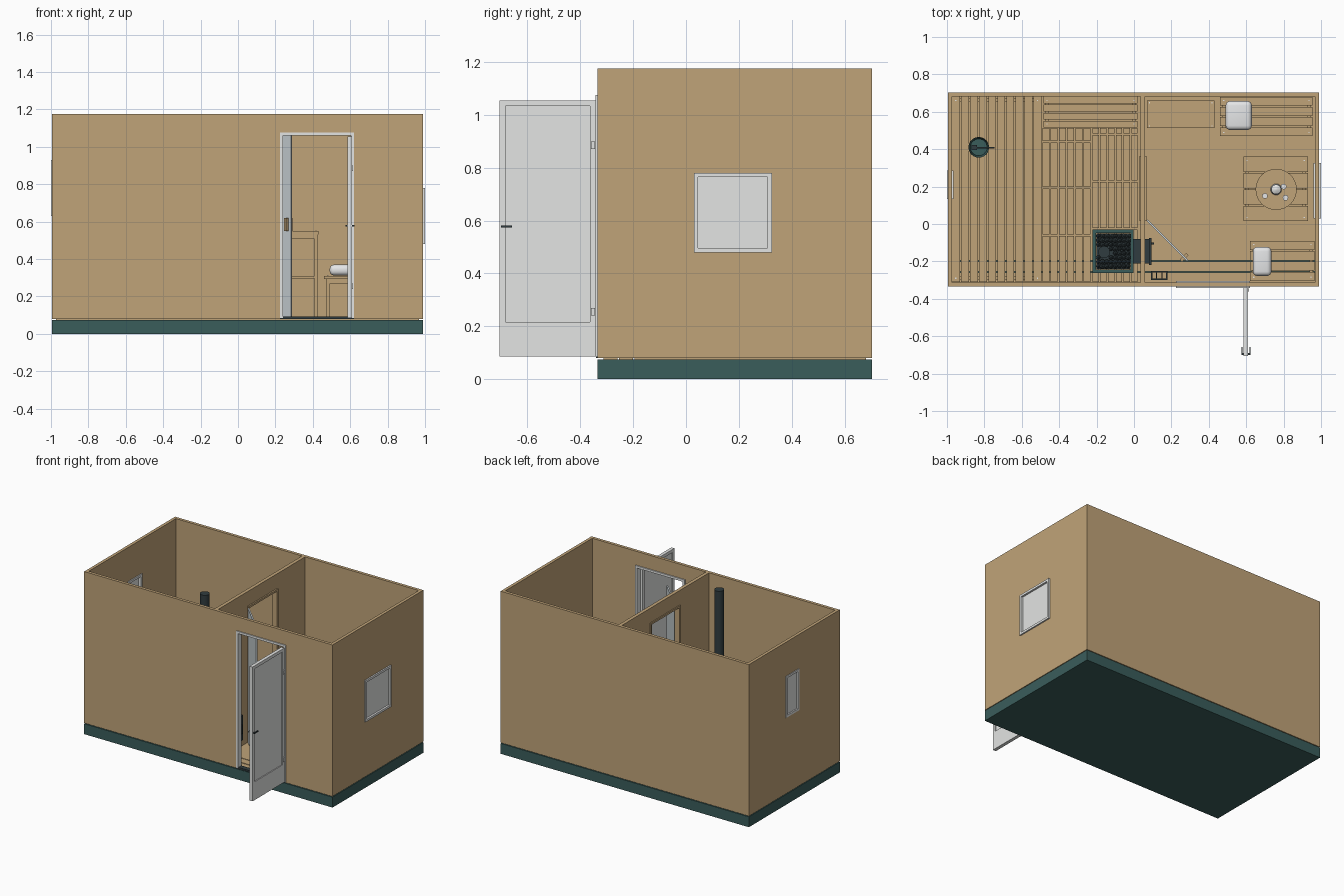
import bpy, bmesh, math, random
from mathutils import Matrix, Vector

random.seed(4)
if "Cube" in bpy.data.objects:
    bpy.data.objects.remove(bpy.data.objects["Cube"], do_unlink=True)


def material(name, r, g, b):
    m = bpy.data.materials.new(name)
    m.use_nodes = True
    m.diffuse_color = (r, g, b, 1)
    m.node_tree.nodes["Principled BSDF"].inputs["Base Color"].default_value = (r, g, b, 1)
    return m


wood = material("tan wood", .53, .37, .19)
white = material("pale grey paint", .77, .78, .77)
glass = material("pale blue glass", .6, .66, .68)
cloth = material("white cloth", .85, .86, .87)
green = material("dark green", .042, .11, .105)
iron = material("dark iron", .03, .045, .05)


def finish(name, mat, bm, smooth=False):
    mesh = bpy.data.meshes.new(name)
    bm.to_mesh(mesh)
    bm.free()
    mesh.materials.append(mat)
    obj = bpy.data.objects.new(name, mesh)
    bpy.context.collection.objects.link(obj)
    if smooth:
        bpy.ops.object.select_all(action="DESELECT")
        bpy.context.view_layer.objects.active = obj
        obj.select_set(True)
        bpy.ops.object.shade_smooth_by_angle(angle=math.radians(40))
    return obj


def boxes(name, mat, *bounds):
    """One object made of boxes, each given as x, y and z pairs."""
    bm = bmesh.new()
    for xs, ys, zs in bounds:
        size = [b - a for a, b in (xs, ys, zs)]
        mid = [(a + b) / 2 for a, b in (xs, ys, zs)]
        bmesh.ops.create_cube(bm, size=1, matrix=Matrix.Translation(mid) @ Matrix.Diagonal((*size, 1)))
    return finish(name, mat, bm)


def cylinder(name, mat, x, y, z0, z1, r0, r1=None, sides=24, caps=True):
    bm = bmesh.new()
    bmesh.ops.create_cone(bm, cap_ends=caps, segments=sides, radius1=r0,
                          radius2=r0 if r1 is None else r1, depth=z1 - z0,
                          matrix=Matrix.Translation((x, y, (z0 + z1) / 2)))
    return finish(name, mat, bm, True)


def slats(xs, ys, zs, count, along_x, gap=.007):
    """Bounds of parallel boards filling a rectangle."""
    a, b = ys if along_x else xs
    w = (b - a + gap) / count
    strips = [(a + i * w, a + (i + 1) * w - gap) for i in range(count)]
    return [(xs, s, zs) if along_x else (s, ys, zs) for s in strips]


def frame(us, vs, w):
    """Four flat strips around a rectangle."""
    (a, b), (c, d) = us, vs
    return [((a, a + w), vs), ((b - w, b), vs),
            ((a + w, b - w), (c, c + w)), ((a + w, b - w), (d - w, d))]


def cut(obj, *bounds):
    for b in bounds:
        tool = boxes("cutter", wood, b)
        tool.hide_render = True
        mod = obj.modifiers.new("opening", "BOOLEAN")
        mod.operation, mod.solver, mod.object = "DIFFERENCE", "EXACT", tool
        bpy.context.view_layer.objects.active = obj
        bpy.ops.object.modifier_apply(modifier=mod.name)
        bpy.data.objects.remove(tool, do_unlink=True)


FLOOR, TOP = .085, 1.175
OUT_X, OUT_Y = (-.995, .99), (-.335, .703)
IN_X, IN_Y = (-.973, .968), (-.313, .681)
DOOR_X, DOOR_Z = (.225, .62), (FLOOR, 1.075)
INNER_Y = (.02, .36)
WIN_RIGHT = (.03, .325), (.48, .78)
WIN_LEFT = (.135, .285), (.63, .93)

# Base, floor and walls
boxes("foundation", green, (OUT_X, OUT_Y, (0, .075)))
boxes("floor", wood, (IN_X, (-.195, IN_Y[1]), (.073, FLOOR)),
      *slats(IN_X, (IN_Y[0], -.2), (.073, FLOOR), 2, True))
walls = boxes("outer_walls", wood, (OUT_X, OUT_Y, (.08, TOP)))
cut(walls, (IN_X, IN_Y, (0, 2)), (DOOR_X, (-.5, -.2), DOOR_Z),
    ((.9, 1.1), *WIN_RIGHT), ((-1.1, -.9), *WIN_LEFT))
partition = boxes("partition_wall", wood, ((.035, .06), IN_Y, (FLOOR, TOP)))
cut(partition, ((0, .1), INNER_Y, (0, 1.07)))
boxes("inner_door_frame", wood,
      *[((.028, .07), ys, zs) for ys, zs in frame(INNER_Y, (FLOOR, 1.07), .014)])

# Windows
for side, xs, pane, (ys, zs) in (("right", (.96, 1), (.98, .986), WIN_RIGHT),
                                 ("left", (-1, -.965), (-.99, -.984), WIN_LEFT)):
    boxes(side + "_window_frame", white, *[(xs, u, v) for u, v in frame(ys, zs, .016)])
    boxes(side + "_window_pane", white, (pane, ys, zs))

# Entrance frame and open door leaf
entry = frame(DOOR_X, DOOR_Z, .016)
boxes("entrance_frame", white, *[(xs, (-.342, -.305), zs) for xs, zs in entry[:2] + entry[3:]])
boxes("entrance_threshold", iron, (DOOR_X, (-.34, -.305), (.08, .092)))
LEAF_X, LEAF_Y = (.586, .61), (-.705, -.342)
rails = frame((-.705, -.342), (.195, 1.055), .022)
boxes("entrance_door", white, *[(LEAF_X, ys, zs) for ys, zs in rails],
      (LEAF_X, LEAF_Y, (FLOOR, .195)), ((.592, .604), LEAF_Y, (.19, 1.04)))
boxes("entrance_door_handle", iron, ((.575, .622), (-.7, -.69), (.573, .581)),
      *[(xs, (-.7, -.658), (.573, .581)) for xs in ((.574, .58), (.617, .623))])
boxes("entrance_hinges", white, *[((.608, .616), (-.36, -.345), (z, z + .03)) for z in (.24, .87)])

# Inner door, swung open
swing = Matrix.Translation((.07, .02, 0)) @ Matrix.Rotation(-math.pi / 4, 4, "Z")
leaf = boxes("inner_door", glass, ((0, .305), (-.005, .005), (.092, 1.06)))
grip = boxes("inner_door_handle", wood, ((.272, .288), (-.025, -.005), (.55, .62)),
             ((.272, .288), (.005, .025), (.55, .62)))
for part in (leaf, grip):
    part.matrix_world = swing

# Duckboards on the hot room floor
tiles = []
for xs, breaks in (((-.49, -.232), (-.31, -.057, .198, .445, .52)),
                   ((-.222, .02), (-.31, -.022, .232, .485, .52))):
    for a, b in zip(breaks, breaks[1:]):
        tiles += slats(xs, (a, b - .008), (.092, .105), 6, False)
        tiles.append((xs, ((a + b) / 2 - .01, (a + b) / 2 + .01), (FLOOR, .093)))
boxes("duckboards", wood, *tiles)


def bench(name, xs, ys, top, count, along_x, inset=.01):
    """Slatted top on four legs with rails."""
    (a, b), (c, d) = (xs[0] + inset, xs[1] - inset), (ys[0] + inset, ys[1] - inset)
    under, leg = top - .018, .02
    parts = slats(xs, ys, (under, top), count, along_x)
    parts += [(x, y, (FLOOR, under)) for x in ((a, a + leg), (b - leg, b))
              for y in ((c, c + leg), (d - leg, d))]
    parts += [(*r, (under - .025, under)) for r in frame((a, b), (c, d), .018)]
    boxes(name, wood, *parts)
    boxes(name + "_dowels", white, *[((x - .003, x + .003), (y - .003, y + .003), (top - .005, top + .001))
                                     for x in (a + .01, b - .01) for y in (c + .01, d - .01)])


bench("upper_bench", (-.973, -.495), (-.31, .681), .55, 10, False)
bench("back_bench", (-.485, .02), (.515, .681), .31, 4, True)
bench("long_bench", (.46, .955), (.47, .68), .31, 4, True)
bench("front_bench", (.62, .966), (-.305, -.09), .31, 4, True)
bench("table", (.585, .93), (.015, .36), .44, 4, True)
bench("shelf_rack", (.07, .43), (.512, .66), .55, 1, True, .002)
boxes("rack_lower_shelf", wood, ((.075, .425), (.515, .655), (.295, .31)))


# Seat cushions
def cushion(name, x, y, w, d):
    bm = bmesh.new()
    bmesh.ops.create_cube(bm, size=1, matrix=Matrix.Translation((x, y, .341))
                          @ Matrix.Diagonal((w, d, .058, 1)))
    bmesh.ops.bevel(bm, geom=bm.edges[:], offset=.024, segments=4, profile=.5, affect="EDGES")
    finish(name, cloth, bm, True)


cushion("back_cushion", .56, .58, .14, .155)
cushion("front_cushion", .685, -.2, .1, .155)

# Table setting
cylinder("tray", wood, .76, .185, .44, .452, .11, sides=32)
cylinder("pot", cloth, .76, .185, .452, .5, .03, .025)
cylinder("pot_lid", white, .76, .185, .5, .512, .026, .006)
for n, (x, y) in enumerate(((.7, .15), (.81, .14), (.8, .2))):
    cylinder("cup_%d" % n, cloth, x, y, .452, .482, .011, .015, 16)

# Water pail and ladle
cylinder("pail", green, -.83, .41, .55, .63, .045, .055, caps=False)
cylinder("pail_bottom", green, -.83, .41, .551, .56, .045)
boxes("ladle", iron, ((-.85, -.745), (.405, .413), (.632, .64)),
      ((-.87, -.84), (.395, .423), (.6, .64)))

# Stove with stone basket, feed tunnel and flue
SX, SY = (-.222, -.002), (-.262, -.03)
boxes("stove_body", iron, ((-.2, -.024), (-.24, -.052), (.105, .4)))
boxes("stove_casing", green, *[(*r, (.12, .45)) for r in frame(SX, SY, .018)])
bm = bmesh.new()
for i in range(8):
    for j in range(8):
        spot = Vector((-.192 + i * .023, -.225 + j * .023, .405 + random.uniform(0, .02)))
        if (spot.xy - Vector((-.16, -.15))).length > .04:
            bmesh.ops.create_icosphere(bm, subdivisions=1, radius=random.uniform(.012, .017),
                                       matrix=Matrix.Translation(spot))
finish("stove_stones", iron, bm)
cylinder("flue", iron, -.16, -.15, .38, 1.17, .032)
boxes("feed_tunnel", iron, ((-.03, .08), (-.21, -.08), (.16, .32)))
boxes("stove_door", iron, ((.08, .094), (-.22, -.075), (.15, .33)),
      ((.094, .108), (-.11, -.1), (.21, .27)))

# Open firewood basket by the entrance
boxes("firewood_basket", iron, *[(*r, (FLOOR, .2)) for r in frame((.09, .18), (-.3, -.25), .008)],
      *[((x, x + .006), (-.295, -.255), (.185, .2)) for x in (.117, .147)])
